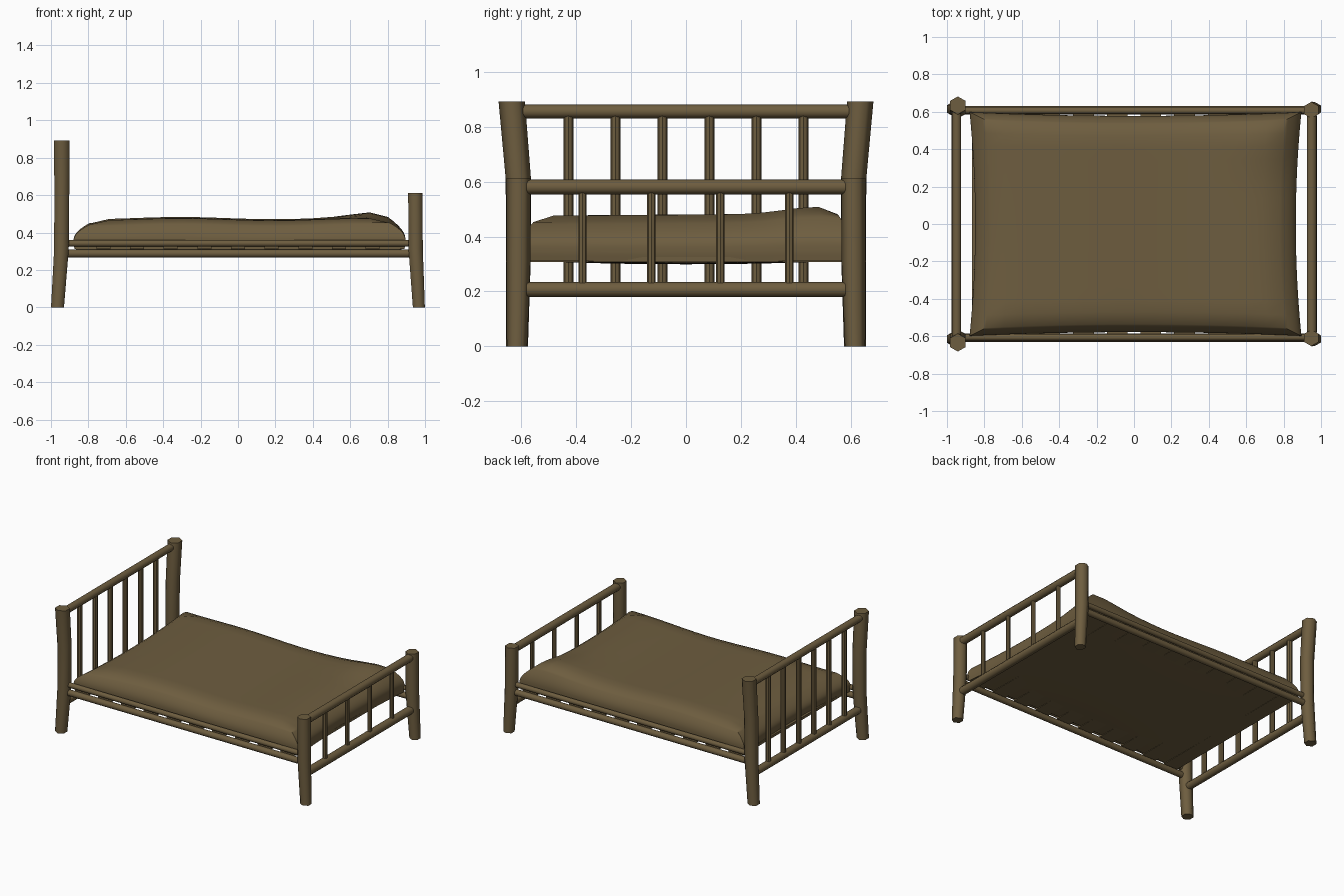
import bpy, bmesh, math
from mathutils import Vector

if "Cube" in bpy.data.objects:
    bpy.data.objects.remove(bpy.data.objects["Cube"])

wood = bpy.data.materials.new("brown")
wood.diffuse_color = (0.155, 0.11, 0.05, 1)
wood.use_nodes = True
wood.node_tree.nodes["Principled BSDF"].inputs["Base Color"].default_value = wood.diffuse_color


def finish(name, bm, angle=40):
    bmesh.ops.recalc_face_normals(bm, faces=bm.faces)
    me = bpy.data.meshes.new(name)
    bm.to_mesh(me)
    bm.free()
    me.materials.append(wood)
    ob = bpy.data.objects.new(name, me)
    bpy.context.collection.objects.link(ob)
    bpy.ops.object.select_all(action='DESELECT')
    ob.select_set(True)
    bpy.context.view_layer.objects.active = ob
    bpy.ops.object.shade_smooth_by_angle(angle=math.radians(angle))
    return ob


def rod(name, a, b, r, sides=10):
    a, b = Vector(a), Vector(b)
    bm = bmesh.new()
    bmesh.ops.create_cone(bm, cap_ends=True, segments=sides, radius1=r, radius2=r, depth=(b - a).length)
    bm.transform(Vector((0, 0, 1)).rotation_difference(b - a).to_matrix().to_4x4())
    bmesh.ops.translate(bm, verts=bm.verts, vec=(a + b) / 2)
    return finish(name, bm)


def post(name, stations, side):
    # hexagonal log lofted through (x, y, z, radius) stations
    bm = bmesh.new()
    rings = []
    for x, y, z, r in stations:
        rings.append([bm.verts.new((x + r * math.sin(i * math.pi / 3),
                                    side * (y + r * math.cos(i * math.pi / 3)), z)) for i in range(6)])
    for lo, hi in zip(rings, rings[1:]):
        for i in range(6):
            j = (i + 1) % 6
            bm.faces.new((lo[i], lo[j], hi[j], hi[i]))
    bm.faces.new(rings[0])
    bm.faces.new(rings[-1])
    finish(name, bm, 65)


# corner posts and long side rails, mirrored front to back
HEAD = [(-0.965, 0.615, 0, 0.04), (-0.944, 0.61, 0.31, 0.045),
        (-0.942, 0.61, 0.61, 0.046), (-0.942, 0.634, 0.892, 0.048)]
FOOT = [(0.967, 0.615, 0, 0.037), (0.95, 0.61, 0.31, 0.044), (0.948, 0.609, 0.612, 0.044)]
for side, label in ((-1, "front"), (1, "back")):
    post("head_post_" + label, HEAD, side)
    post("foot_post_" + label, FOOT, side)
    rod("upper_side_rail_" + label, (-0.92, side * 0.606, 0.342), (0.92, side * 0.606, 0.342), 0.018)
    rod("lower_side_rail_" + label, (-0.92, side * 0.608, 0.288), (0.92, side * 0.608, 0.288), 0.022)

# headboard
rod("head_top_rail", (-0.948, -0.6, 0.855), (-0.948, 0.6, 0.855), 0.025)
rod("head_bottom_rail", (-0.95, -0.58, 0.207), (-0.95, 0.58, 0.207), 0.026)
for i in range(6):
    y = -0.428 + i * 0.171
    rod("head_spindle", (-0.948, y, 0.21), (-0.948, y, 0.85), 0.018, 8)

# footboard
rod("foot_top_rail", (0.95, -0.58, 0.58), (0.95, 0.58, 0.58), 0.027)
rod("foot_bottom_rail", (0.952, -0.58, 0.207), (0.952, 0.58, 0.207), 0.028)
for i in range(4):
    y = -0.377 + i * 0.251
    rod("foot_spindle", (0.951, y, 0.21), (0.951, y, 0.575), 0.015, 8)

# slats under the mattress
for i in range(10):
    bm = bmesh.new()
    bmesh.ops.create_cube(bm, size=1)
    bmesh.ops.scale(bm, verts=bm.verts, vec=(0.11, 1.2, 0.018))
    bmesh.ops.translate(bm, verts=bm.verts, vec=(-0.81 + i * 0.18, 0, 0.316))
    finish("slat", bm)

# soft mattress: gridded box pinched at the corners and sagging in the middle
bm = bmesh.new()
bmesh.ops.create_cube(bm, size=2)
bmesh.ops.subdivide_edges(bm, edges=bm.edges[:], cuts=15, use_grid_fill=True)
for v in bm.verts:
    u, w, t = v.co
    t01 = (t + 1) / 2
    inset = 0.085 * max(0, t01 - 0.35) ** 2 / 0.42 + 0.012 * max(0, -t - 0.6)
    x = 0.008 + u * (0.887 - inset - 0.03 * (1 - w * w) * abs(u))
    y = w * (0.598 - 0.5 * inset - 0.02 * (1 - u * u) * abs(w))
    top = 0.474 + 0.006 * math.cos(u * 5 + 2) + 0.004 * w
    top += 0.026 * math.exp(-((x - 0.74) ** 2 / 0.03 + (y - 0.47) ** 2 / 0.025))
    edge = max(abs(u), abs(w))
    top -= 0.022 * max(0, (edge - 0.85) / 0.15) ** 2
    bottom = 0.312 - 0.01 * (1 - u * u) * (1 - w * w) - 0.003 * (1 - w * w)
    v.co = (x, y, bottom + (top - bottom) * t01)
finish("mattress", bm, 55)
